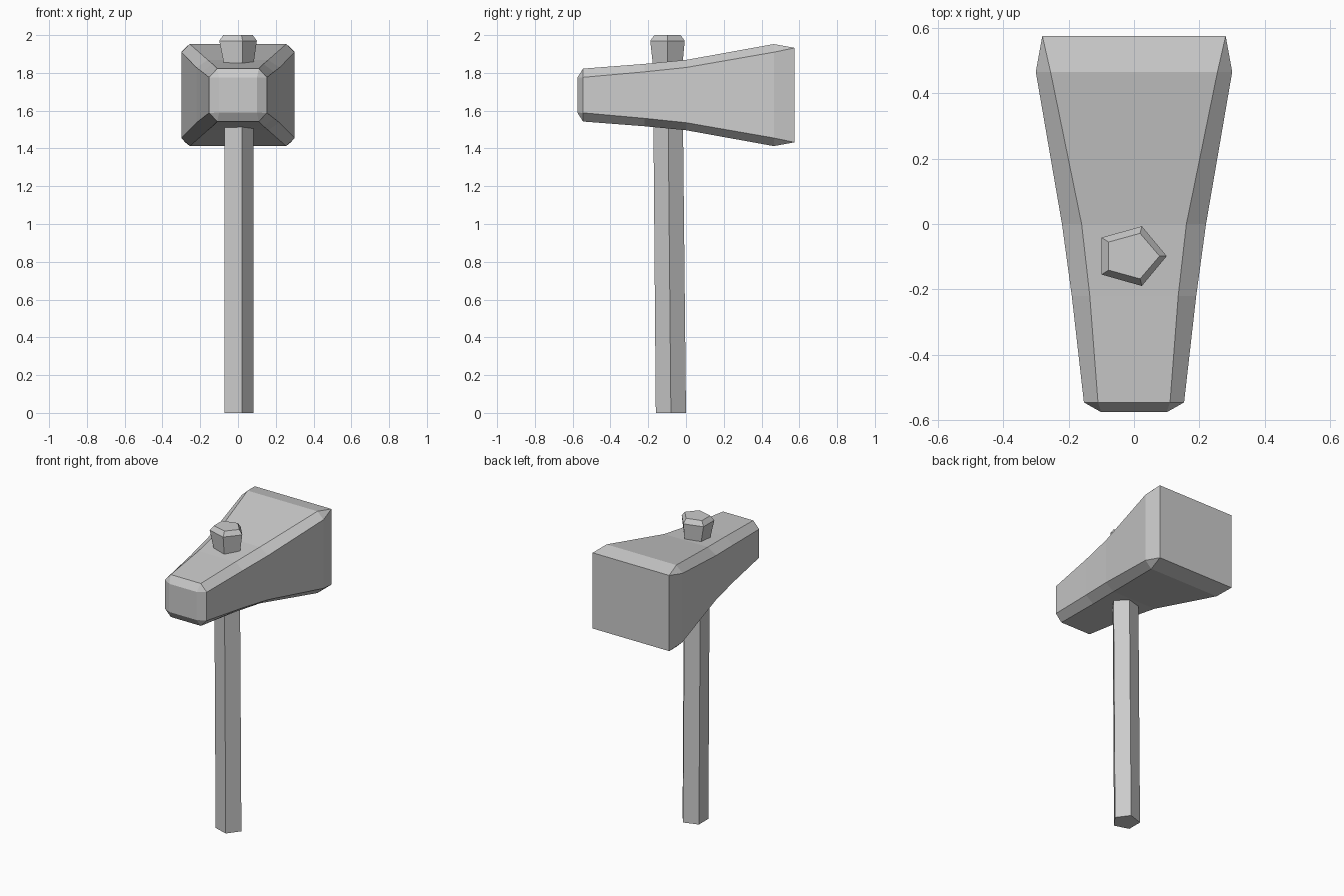
import bpy, bmesh
from math import cos, sin, pi

if "Cube" in bpy.data.objects:
    bpy.data.objects.remove(bpy.data.objects["Cube"])

CZ = 1.6825  # height of the head's centre line


def loft(name, rings, cap_start=True, cap_end=True):
    """Skin a list of equal-length rings into a flat-faced solid."""
    bm = bmesh.new()
    vs = [[bm.verts.new(p) for p in r] for r in rings]
    n = len(rings[0])
    for a, b in zip(vs, vs[1:]):
        for i in range(n):
            j = (i + 1) % n
            bm.faces.new((a[i], a[j], b[j], b[i]))
    if cap_start:
        bm.faces.new(vs[0][::-1])
    if cap_end:
        bm.faces.new(vs[-1])
    bmesh.ops.remove_doubles(bm, verts=bm.verts, dist=0.0005)
    bmesh.ops.recalc_face_normals(bm, faces=bm.faces)
    me = bpy.data.meshes.new(name)
    bm.to_mesh(me)
    bm.free()
    ob = bpy.data.objects.new(name, me)
    bpy.context.collection.objects.link(ob)
    return ob


def octagon(y, w, flat, h, side):
    """Chamfered rectangle: half width, flat half width, half height, side half height."""
    pts = [(w, -side), (w, side), (flat, h), (-flat, h),
           (-w, side), (-w, -side), (-flat, -h), (flat, -h)]
    return [(x, y, CZ + z) for x, z in pts]


def pentagon(z, cx, cy, rx, ry):
    return [(cx + rx * cos(2 * pi * i / 5), cy + ry * sin(2 * pi * i / 5), z)
            for i in range(5)]


# Mallet head: chamfered sections ending in plain rectangles front and back
loft("head", [
    octagon(-0.575, 0.10, 0.10, 0.093, 0.093),
    octagon(-0.545, 0.153, 0.11, 0.14, 0.094),
    octagon(-0.22, 0.19, 0.135, 0.165, 0.123),
    octagon(0.0, 0.22, 0.16, 0.186, 0.146),
    octagon(0.465, 0.30, 0.255, 0.27, 0.227),
    octagon(0.575, 0.28, 0.28, 0.25, 0.25),
])

# Five-sided handle, leaning slightly, with a flared end above the head
loft("handle", [
    pentagon(0.0, -0.004, -0.08, 0.085, 0.084),
    pentagon(1.84, -0.004, -0.097, 0.085, 0.082),
    pentagon(1.97, -0.010, -0.098, 0.110, 0.096),
    pentagon(2.0, -0.008, -0.098, 0.086, 0.073),
])
